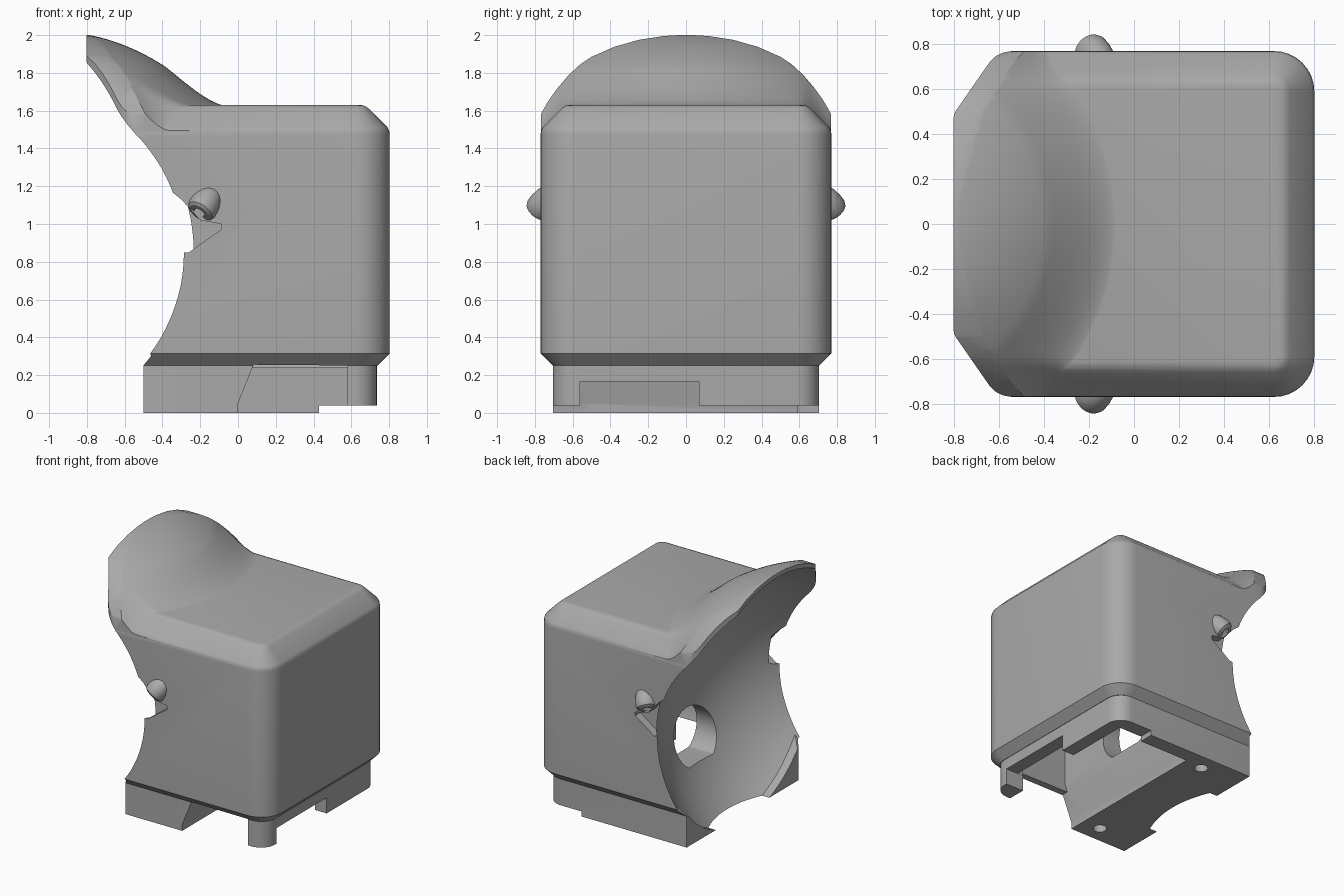
import bpy, bmesh, math
from mathutils import Vector

if "Cube" in bpy.data.objects:
    bpy.data.objects.remove(bpy.data.objects["Cube"])

grey = bpy.data.materials.new("mid grey")
grey.diffuse_color = (0.40, 0.40, 0.40, 1)
grey.use_nodes = True
grey.node_tree.nodes["Principled BSDF"].inputs["Base Color"].default_value = grey.diffuse_color


def obj(name, bm):
    bmesh.ops.recalc_face_normals(bm, faces=bm.faces)
    me = bpy.data.meshes.new(name)
    bm.to_mesh(me)
    bm.free()
    me.materials.append(grey)
    ob = bpy.data.objects.new(name, me)
    bpy.context.collection.objects.link(ob)
    return ob


def loft(name, rings):
    bm = bmesh.new()
    vs = [[bm.verts.new(p) for p in r] for r in rings]
    n = len(vs[0])
    for a, b in zip(vs, vs[1:]):
        for i in range(n):
            bm.faces.new((a[i], a[(i + 1) % n], b[(i + 1) % n], b[i]))
    bm.faces.new(vs[0])
    bm.faces.new(vs[-1])
    return obj(name, bm)


def prism_x(name, pts, x0, x1):
    return loft(name, [[(x, y, z) for y, z in pts] for x in (x0, x1)])


def prism_y(name, pts, y0, y1):
    return loft(name, [[(x, y, z) for x, z in pts] for y in (y0, y1)])


def block(name, x0, x1, y0, y1, z0, z1):
    return prism_y(name, [(x0, z0), (x1, z0), (x1, z1), (x0, z1)], y0, y1)


def sphere(name, c, r):
    bm = bmesh.new()
    bmesh.ops.create_uvsphere(bm, u_segments=96, v_segments=64, radius=r)
    bmesh.ops.translate(bm, verts=bm.verts, vec=c)
    return obj(name, bm)


def lathe(name, profile, origin, axis, n=48):
    q = Vector(axis).to_track_quat('Z', 'Y')
    o = Vector(origin)
    return loft(name, [[o + q @ Vector((r * math.cos(2 * math.pi * i / n),
                                        r * math.sin(2 * math.pi * i / n), z))
                        for i in range(n)] for r, z in profile])


def boolean(ob, other, op='DIFFERENCE'):
    m = ob.modifiers.new("cut", 'BOOLEAN')
    m.operation, m.object, m.solver = op, other, 'EXACT'
    bpy.context.view_layer.objects.active = ob
    bpy.ops.object.modifier_apply(modifier=m.name)
    bpy.data.objects.remove(other, do_unlink=True)


def rounded(corners, z, n=8):
    """Polygon with rounded corners, given as (x, y, radius)."""
    out = []
    for i, (x, y, r) in enumerate(corners):
        p = Vector((x, y))
        a = (Vector(corners[i - 1][:2]) - p).normalized()
        b = (Vector(corners[(i + 1) % len(corners)][:2]) - p).normalized()
        half = a.angle(b) / 2
        w, d = math.sin(half), r / math.tan(half)
        for k in range(n + 1):
            t = k / n
            c = ((1 - t) ** 2, 2 * w * t * (1 - t), t * t)
            v = ((p + a * d) * c[0] + p * c[1] + (p + b * d) * c[2]) / sum(c)
            out.append((v.x, v.y, z))
    return out


def footprint(d, z):
    y, r = 0.77 - d, max(0.18 - d, 0.04)
    return rounded([(0.803 - d, -y, r), (0.803 - d, y, r), (-0.61, y, 0.12),
                    (-0.803, 0.49, 0.06), (-0.803, -0.49, 0.06), (-0.61, -y, 0.12)], z)


CENTRE, R, SHELL = Vector((-1.18, 0, 0.85)), 1.18, 1.25

# main housing with top and bottom chamfers
housing = loft("housing", [footprint(d, z) for d, z in (
    (0.065, 0.25), (0.0, 0.315), (0.0, 1.475), (0.003, 1.495), (0.012, 1.512),
    (0.108, 1.608), (0.122, 1.62), (0.14, 1.628), (0.16, 1.63))])


# flared hood: dome around the dish, blended softly into the housing top
def hood_height(r, y):
    if r > 0.8:
        dome = 0.85 + math.sqrt(max(1.6 - r * r, 0))
    else:
        dome = min(1.83 + 0.65 * (0.8 - r) - 0.57 * (0.8 - r) ** 2, 2.0)
    top = 1.626 - max(0, abs(y) - 0.636)
    k = 0.2 - 0.8 * max(0, abs(y) - 0.6)
    soft = max(0, k - abs(dome - top))
    return max(dome, top) + soft * soft / (4 * k)


rings = []
for i in range(81):
    th = -1.15 + 2.3 * i / 80
    ring = []
    for j in range(49):
        r = 0.3 + 0.9 * j / 48
        y = r * math.sin(th)
        ring.append((-1.18 + r * math.cos(th), y, hood_height(r, y)))
    rings.append(ring + [(ring[-1][0], ring[-1][1], 1.2), (ring[0][0], ring[0][1], 1.2)])
hood = loft("hood", rings)
boolean(hood, loft("trim", [footprint(0.002, z) for z in (1.15, 2.2)]), 'INTERSECT')
arch = [(0, 2.003), (0.12, 1.995), (0.25, 1.975), (0.38, 1.938), (0.5, 1.885), (0.56, 1.845),
        (0.62, 1.79), (0.68, 1.72), (0.73, 1.65), (0.775, 1.57), (0.8, 1.1)]
arch = [(-y, z) for y, z in arch[:0:-1]] + arch
boolean(hood, prism_x("trim", arch, -1, 0.5), 'INTERSECT')
boolean(housing, hood, 'UNION')

# base skirt
skirt = [(0.735, -0.705, 0.12), (0.735, 0.705, 0.12), (-0.5, 0.705, 0.001), (-0.5, -0.705, 0.001)]
boolean(housing, loft("skirt", [rounded(skirt, z) for z in (0, 0.275)]), 'UNION')

# inner cavity, leaving a shell behind the dish
cavity = prism_y("cavity", [(0.08, 0.2), (0.75, 0.2), (0.75, 1.6), (-0.5, 1.6),
                            (-0.5, 0.95), (0.08, 0.8)], -0.72, 0.72)
boolean(cavity, loft("trim", [footprint(d, z) for d, z in (
    (0.12, 0.24), (0.09, 0.33), (0.09, 1.44), (0.18, 1.54))]), 'INTERSECT')
boolean(cavity, sphere("dish_back", CENTRE, SHELL))
boolean(housing, cavity)

# bottom opening with sloped edge, front gap, raised rim, cable notch
slope = [(0.0, -0.1), (0.0, 0.05), (0.082, 0.255)]
boolean(housing, prism_y("opening", slope + [(0.63, 0.255), (0.63, -0.1)], -0.56, 0.59))
boolean(housing, prism_y("front_gap", slope + [(0.58, 0.251), (0.58, -0.1)], -1, -0.5))
boolean(housing, block("rim_step", 0.43, 1, -0.5, 1, -0.1, 0.04))
boolean(housing, block("post_step", 0.43, 1, -1, -0.49, -0.1, 0.0401))
boolean(housing, block("cable_notch", 0.55, 1, -0.561, 0.07, -0.1, 0.165))

# spherical dish, narrowed where it meets the base corners
dish = sphere("dish", CENTRE, R)
keep = prism_y("base_corners", [(-0.51, -0.5), (-0.51, 0.24), (-0.44, 0.325), (0, 0.325),
                                (0, -0.5)], -1.2, 1.2)
boolean(keep, lathe("dish_mouth", [(0.915, 0), (0.915, 1.5)], (-1, 0, 0.85), (1, 0, 0), 96))
boolean(dish, keep)
boolean(housing, dish)

# centre hole with a flattened bottom
hole = [(0.25 * math.cos(a * math.pi / 24),
         max(0.5 + 0.22 * math.sin(a * math.pi / 24), 0.32 + 0.0001 * a)) for a in range(48)]
boolean(housing, prism_x("lens_hole", hole, -0.5, 0.2))

for s in (-1, 1):
    # screw hole under the base
    boolean(housing, lathe("screw_hole", [(0.05, -0.1), (0.05, 0.07)],
                           (-0.155, s * 0.57, 0), (0, 0, 1), 24))
    # side notch in the dish edge
    boolean(housing, prism_y("side_notch", [(-0.45, 0.85), (-0.26, 0.85), (-0.09, 0.97),
                                            (-0.09, 1.0), (-0.2, 1.02), (-0.3, 1.13),
                                            (-0.45, 1.25)], s * 0.705, s * 0.9))
    # bullet-shaped boss with a bored end
    boss = lathe("side_boss", [(0.03, 0.04), (0.032, 0.0), (0.058, 0.0), (0.073, 0.01),
                               (0.08, 0.03), (0.078, 0.07), (0.07, 0.11), (0.054, 0.145),
                               (0.03, 0.17), (0.006, 0.18)],
                 (-0.205, s * 0.785, 1.06), (0.46, -s * 0.45, 0.66), 32)
    boss.select_set(True)

housing.select_set(True)
bpy.context.view_layer.objects.active = housing
bpy.ops.object.shade_smooth_by_angle(angle=math.radians(32))
